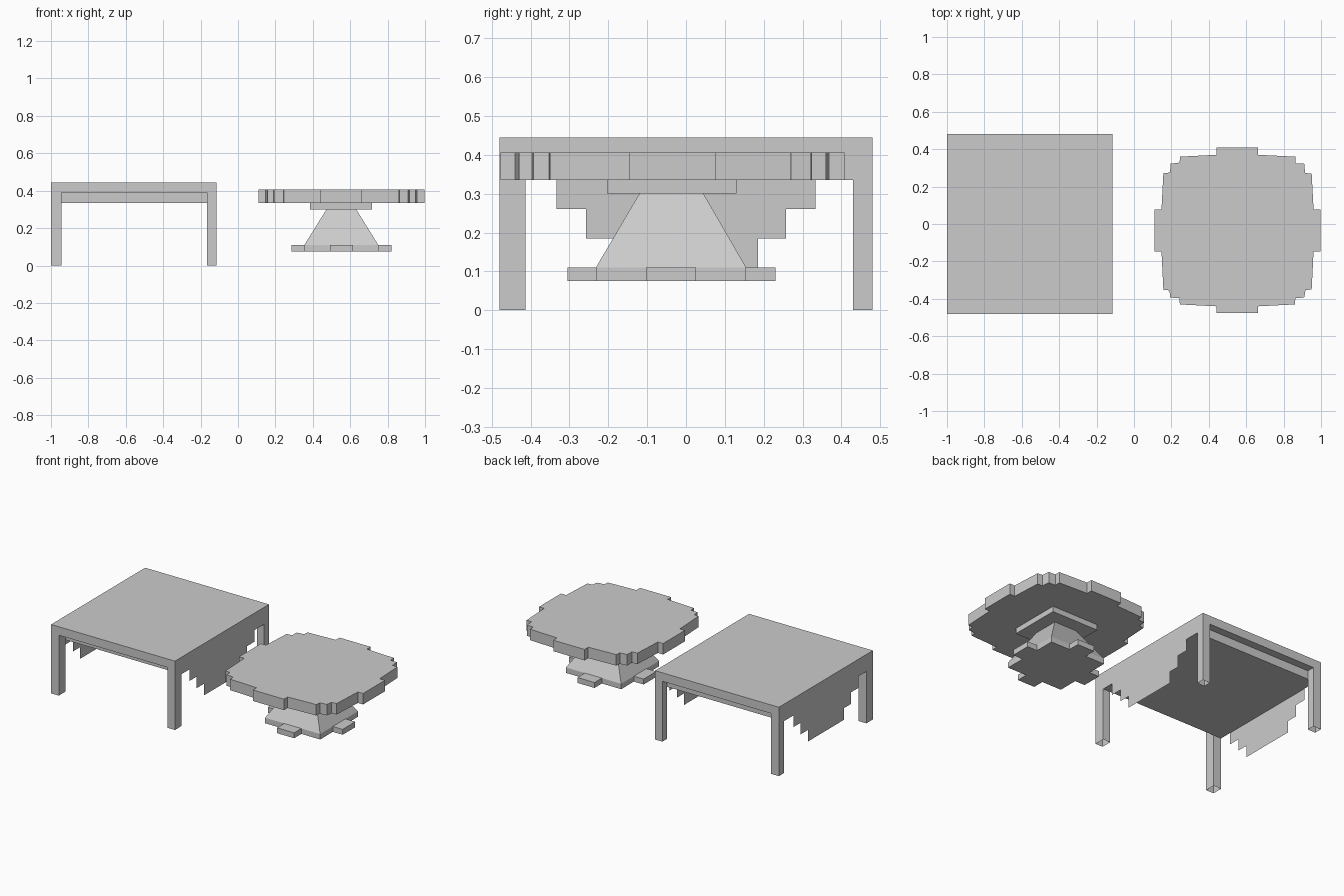
import bpy, bmesh

if "Cube" in bpy.data.objects:
    bpy.data.objects.remove(bpy.data.objects["Cube"])


def make(name, verts, faces):
    mesh = bpy.data.meshes.new(name)
    mesh.from_pydata(verts, [], faces)
    bm = bmesh.new()
    bm.from_mesh(mesh)
    bmesh.ops.recalc_face_normals(bm, faces=bm.faces)
    bm.to_mesh(mesh)
    bm.free()
    obj = bpy.data.objects.new(name, mesh)
    bpy.context.collection.objects.link(obj)
    return obj


def frustum(name, low, high, z0, z1, bottom=True):
    """Four-sided solid between two rectangles (x0, x1, y0, y1)."""
    verts = []
    for (x0, x1, y0, y1), z in ((low, z0), (high, z1)):
        verts += [(x0, y0, z), (x1, y0, z), (x1, y1, z), (x0, y1, z)]
    faces = [(i, (i + 1) % 4, (i + 1) % 4 + 4, i + 4) for i in range(4)]
    faces.append((4, 5, 6, 7))
    if bottom:
        faces.append((3, 2, 1, 0))
    return make(name, verts, faces)


def box(name, rect, z0, z1, bottom=True):
    return frustum(name, rect, rect, z0, z1, bottom)


def prism(name, outline, z0, z1):
    n = len(outline)
    verts = [(x, y, z0) for x, y in outline] + [(x, y, z1) for x, y in outline]
    faces = [(i, (i + 1) % n, (i + 1) % n + n, i + n) for i in range(n)]
    faces += [tuple(range(n - 1, -1, -1)), tuple(range(n, 2 * n))]
    return make(name, verts, faces)


# Square table: top slab and inset under-frame
L, R, F, B = -1.0, -0.115, -0.48, 0.48
FI, BI = -0.413, 0.43
box("square_table_top", (L, R, F, B), 0.39, 0.445)
box("square_table_frame", (L, R, FI, BI), 0.335, 0.39)

# Hollow legs, open underneath
for side, x0, x1 in (("left", L, -0.945), ("right", -0.167, R)):
    for end, y0, y1 in (("front", F, FI), ("back", BI, B)):
        box(f"{end}_{side}_leg", (x0, x1, y0, y1), 0.0, 0.39, bottom=False)

# Thin stepped cloth hanging on both sides
steps = [(0.333, 0.335), (0.333, 0.26), (0.258, 0.26), (0.258, 0.185),
         (0.185, 0.185), (0.185, 0.11)]
drape = steps + [(-y, z) for y, z in reversed(steps)]
for side, x in (("left", L), ("right", R)):
    make(f"{side}_drape", [(x, y, z) for y, z in drape],
         [tuple(range(len(drape)))])

# Round table top: stepped outline
outline = [
    (0.44, 0.408), (0.663, 0.408), (0.663, 0.37), (0.863, 0.36), (0.863, 0.325),
    (0.91, 0.322), (0.915, 0.272), (0.95, 0.27), (0.96, 0.077), (0.997, 0.077),
    (0.997, -0.147), (0.96, -0.147), (0.95, -0.35), (0.917, -0.353),
    (0.91, -0.393), (0.863, -0.397), (0.86, -0.43), (0.663, -0.44),
    (0.663, -0.477), (0.44, -0.477), (0.44, -0.44), (0.245, -0.43),
    (0.243, -0.397), (0.193, -0.393), (0.19, -0.355), (0.157, -0.352),
    (0.147, -0.147), (0.11, -0.147), (0.11, 0.077), (0.147, 0.077),
    (0.157, 0.272), (0.193, 0.275), (0.195, 0.322), (0.243, 0.328),
    (0.247, 0.36), (0.44, 0.37)]
prism("round_table_top", outline, 0.335, 0.406)

# Pedestal
box("pedestal_collar", (0.385, 0.717, -0.203, 0.13), 0.3, 0.335)
frustum("pedestal_column", (0.355, 0.75, -0.232, 0.155),
        (0.473, 0.632, -0.12, 0.045), 0.11, 0.3)

# Cross-tabbed foot
x0, x1, x2, x3, x4, x5 = 0.285, 0.355, 0.493, 0.615, 0.75, 0.82
y0, y1, y2, y3, y4, y5 = -0.305, -0.232, -0.103, 0.026, 0.155, 0.23
prism("pedestal_foot", [
    (x2, y0), (x3, y0), (x3, y1), (x4, y1), (x4, y2), (x5, y2),
    (x5, y3), (x4, y3), (x4, y4), (x3, y4), (x3, y5), (x2, y5),
    (x2, y4), (x1, y4), (x1, y3), (x0, y3), (x0, y2), (x1, y2),
    (x1, y1), (x2, y1)], 0.075, 0.11)
